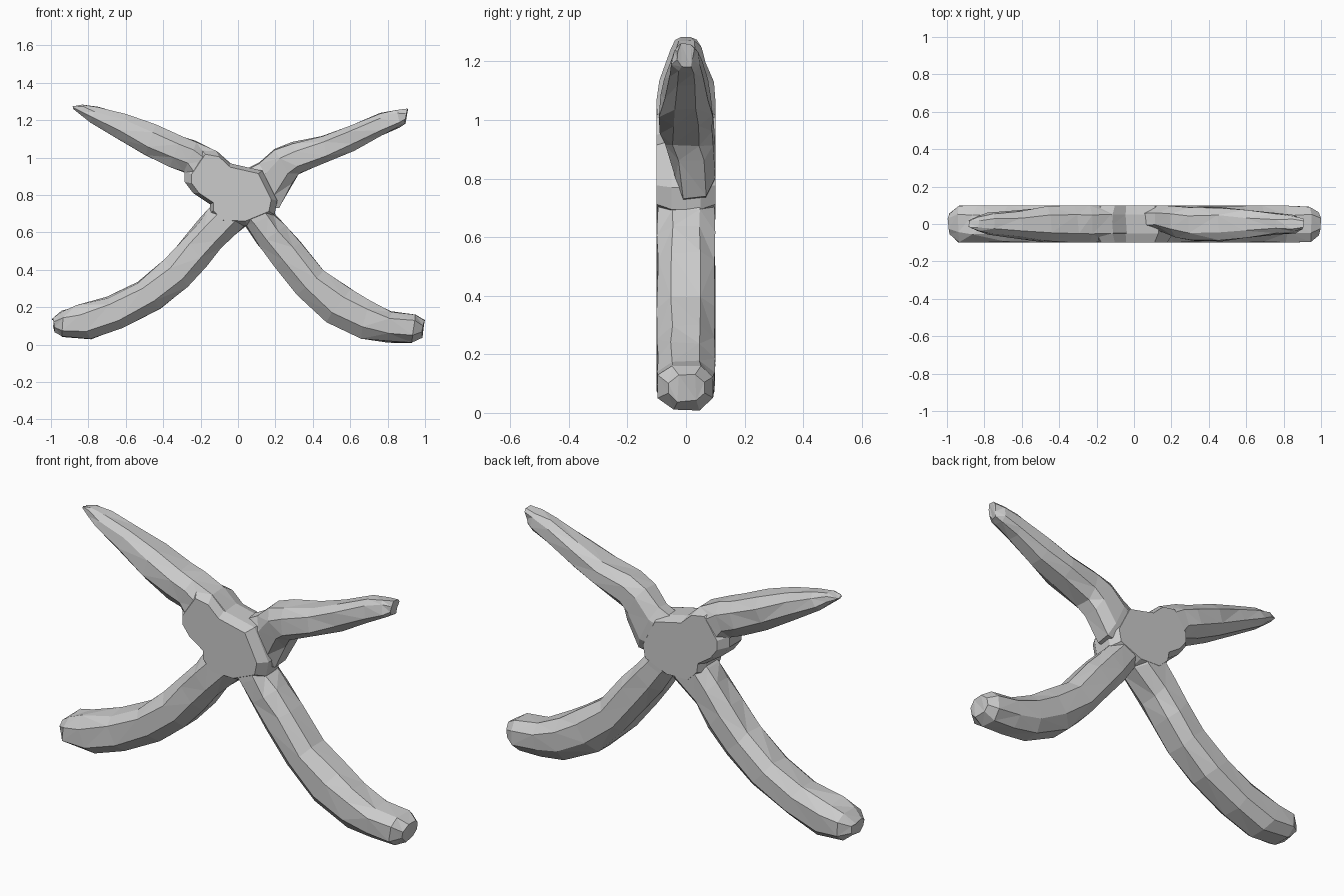
import bpy, bmesh, random
from mathutils import Vector

if "Cube" in bpy.data.objects:
    bpy.data.objects.remove(bpy.data.objects["Cube"])

random.seed(4)
LIMIT = 0.1


def loft(name, rings, jitter=0.0):
    """Skin matching rings of points, cap both ends and leave flat triangles."""
    bm = bmesh.new()
    grid = []
    for ring in rings:
        row = []
        for x, y, z in ring:
            j = Vector([random.uniform(-jitter, jitter) for _ in range(3)])
            y = max(-LIMIT, min(LIMIT, y + j.y))
            row.append(bm.verts.new((x + j.x, y, max(0.003, z + j.z))))
        grid.append(row)
    n = len(grid[0])
    for a, b in zip(grid, grid[1:]):
        for i in range(n):
            k = (i + 1) % n
            bm.faces.new((a[i], a[k], b[k], b[i]))
    bm.faces.new(grid[0][::-1])
    bm.faces.new(grid[-1])
    bmesh.ops.triangulate(bm, faces=bm.faces[:])
    bmesh.ops.recalc_face_normals(bm, faces=bm.faces[:])
    mesh = bpy.data.meshes.new(name)
    bm.to_mesh(mesh)
    bm.free()
    obj = bpy.data.objects.new(name, mesh)
    bpy.context.collection.objects.link(obj)
    return obj


# Chamfered arm section: (across the arm, along y)
SECTION = [(1, .5), (.5, 1), (-.45, 1), (-1, .5), (-1, -.5), (-.45, -1), (.5, -1), (1, -.5)]


def arm(name, stations, y_shift=()):
    """Stations: upper edge x, z, lower edge x, z, half depth."""
    rings = []
    for i, (ux, uz, lx, lz, h) in enumerate(stations):
        up, low = Vector((ux, 0, uz)), Vector((lx, 0, lz))
        dy = y_shift[i] if i < len(y_shift) else 0
        rings.append([low.lerp(up, (s + 1) / 2) + Vector((0, t * h + dy, 0))
                      for s, t in SECTION])
    return loft(name, rings, 0.006)


# Central body: flat front and back, chamfered rim
outline = [(-.15, .75), (-.24, .81), (-.285, .87), (-.285, .925), (-.2, 1.05),
           (-.115, 1.035), (-.045, .97), (.02, .955), (.13, .93), (.21, .77),
           (.195, .695), (.05, .635), (-.09, .64), (-.15, .70)]
cx, cz = -.02, .82
body = loft("body", [[(cx + (x - cx) * k, y, cz + (z - cz) * k) for x, z in outline]
                     for y, k in ((-.1, .86), (-.05, 1), (.05, 1), (.1, .86))])

# Lower arms, curving out to the ground
left_leg = arm("lower_left_arm", [
    (-.05, .83, .09, .72, .096), (-.16, .73, .04, .63, .098), (-.21, .66, -.09, .52, .1),
    (-.29, .57, -.17, .42, .1), (-.39, .45, -.27, .31, .1), (-.54, .33, -.42, .19, .1),
    (-.70, .25, -.62, .09, .1), (-.86, .205, -.79, .025, .1),
    (-.94, .18, -.94, .04, .095), (-.995, .14, -.98, .07, .06)])
right_leg = arm("lower_right_arm", [
    (.10, .83, -.06, .74, .096), (.195, .70, .04, .635, .098), (.25, .64, .11, .53, .1),
    (.33, .55, .20, .42, .1), (.46, .39, .32, .27, .1), (.60, .295, .47, .125, .1),
    (.70, .24, .66, .035, .1), (.82, .18, .80, .015, .1),
    (.95, .165, .93, .006, .095), (.995, .125, .985, .04, .06)])

# Upper arms, tapering to narrow tips
left_arm = arm("upper_left_arm", [
    (.02, .92, -.10, .77, .097), (-.115, 1.035, -.24, .82, .1), (-.22, 1.085, -.29, .92, .1),
    (-.30, 1.115, -.37, .955, .1), (-.445, 1.175, -.50, 1.015, .092),
    (-.60, 1.23, -.66, 1.11, .072), (-.75, 1.27, -.79, 1.19, .056),
    (-.83, 1.287, -.84, 1.225, .04), (-.88, 1.275, -.878, 1.262, .015)])
right_arm = arm("upper_right_arm", [
    (.0, .91, .08, .72, .065), (.115, .97, .225, .735, .07), (.20, 1.045, .29, .86, .082),
    (.29, 1.08, .33, .91, .092), (.45, 1.115, .48, .975, .09), (.59, 1.17, .62, 1.04, .074),
    (.755, 1.235, .77, 1.12, .055), (.85, 1.255, .86, 1.165, .045),
    (.905, 1.258, .893, 1.185, .025)], (.025, .03, .015))

# Merge the parts into one continuous figure
bpy.context.view_layer.objects.active = body
for part in (left_leg, right_leg, left_arm, right_arm):
    mod = body.modifiers.new("join_" + part.name, 'BOOLEAN')
    mod.operation = 'UNION'
    mod.solver = 'EXACT'
    mod.object = part
    bpy.ops.object.modifier_apply(modifier=mod.name)
    bpy.data.objects.remove(part, do_unlink=True)
body.name = "four_armed_body"
